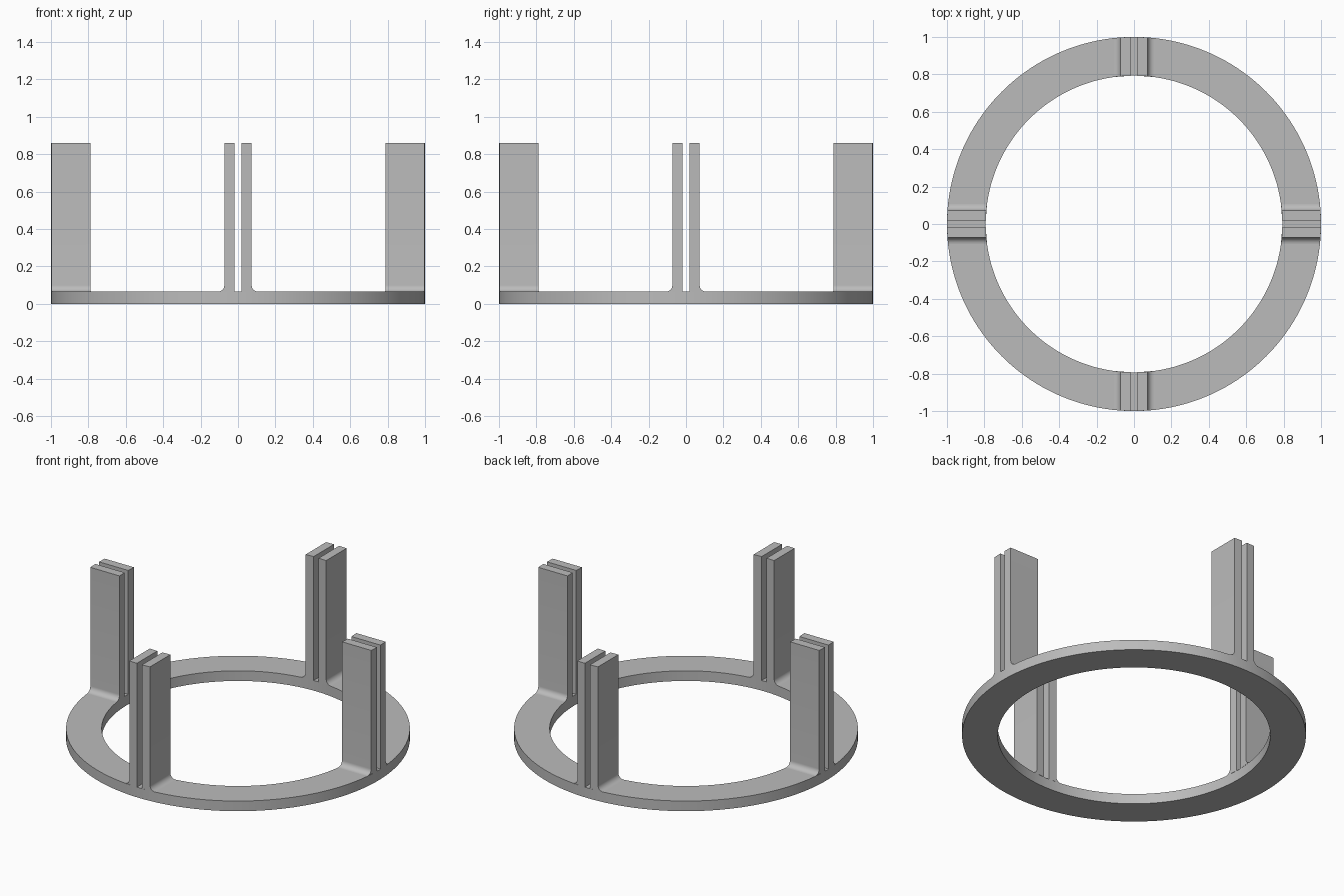
import bpy, bmesh
from math import sin, cos, pi, sqrt, radians

if "Cube" in bpy.data.objects:
    bpy.data.objects.remove(bpy.data.objects["Cube"], do_unlink=True)

OUTER, INNER = 1.0, 0.793
RING_TOP, POST_TOP = 0.065, 0.86
SLOT, SIDE, FILLET = 0.018, 0.073, 0.035

grey = bpy.data.materials.new("plain grey")
grey.use_nodes = True
colour = (0.5, 0.5, 0.5, 1)
grey.diffuse_color = colour
grey.node_tree.nodes["Principled BSDF"].inputs["Base Color"].default_value = colour


def finish(name, bm):
    bmesh.ops.recalc_face_normals(bm, faces=bm.faces)
    mesh = bpy.data.meshes.new(name)
    bm.to_mesh(mesh)
    bm.free()
    mesh.materials.append(grey)
    obj = bpy.data.objects.new(name, mesh)
    bpy.context.collection.objects.link(obj)
    bpy.ops.object.select_all(action="DESELECT")
    obj.select_set(True)
    bpy.context.view_layer.objects.active = obj
    bpy.ops.object.shade_smooth_by_angle(angle=radians(30))
    return obj


# Flat base ring: a rectangular section swept round the axis
def base_ring(steps=160):
    bm = bmesh.new()
    section = [(INNER, 0), (OUTER, 0), (OUTER, RING_TOP), (INNER, RING_TOP)]
    loops = []
    for i in range(steps):
        a = 2 * pi * i / steps
        loops.append([bm.verts.new((r * cos(a), r * sin(a), z)) for r, z in section])
    for i, here in enumerate(loops):
        there = loops[(i + 1) % steps]
        for j in range(4):
            k = (j + 1) % 4
            bm.faces.new((here[j], here[k], there[k], there[j]))
    finish("base_ring", bm)


# Upright prong: flared profile whose ends follow the ring's inner and outer walls
def prong(name, side, turn):
    arc = [pi / 2 * i / 8 for i in range(9)]
    flare = [(SIDE + FILLET * (1 - cos(a)), RING_TOP + FILLET * (1 - sin(a)))
             for a in reversed(arc)]
    flare = [(SIDE + FILLET - FILLET * sin(pi / 2 - a), RING_TOP + FILLET - FILLET * cos(pi / 2 - a))
             for a in reversed(arc)]
    outline = [(SLOT, z) for z in (RING_TOP, POST_TOP)] + [(SIDE, POST_TOP)] + flare[::-1]
    bm = bmesh.new()
    walls = []
    for radius in (INNER, OUTER):
        walls.append([bm.verts.new((side * u, -sqrt(radius ** 2 - u ** 2), z))
                      for u, z in outline])
        bm.faces.new(walls[-1])
    n = len(outline)
    for j in range(n):
        k = (j + 1) % n
        bm.faces.new((walls[0][j], walls[0][k], walls[1][k], walls[1][j]))
    bmesh.ops.remove_doubles(bm, verts=bm.verts, dist=0.0001)
    finish(name, bm).rotation_euler.z = turn


base_ring()
# A slotted pair of prongs at each quarter of the ring
for i, place in enumerate(("front", "left", "back", "right")):
    for side, label in ((1, "a"), (-1, "b")):
        prong(f"{place}_prong_{label}", side, i * pi / 2)
